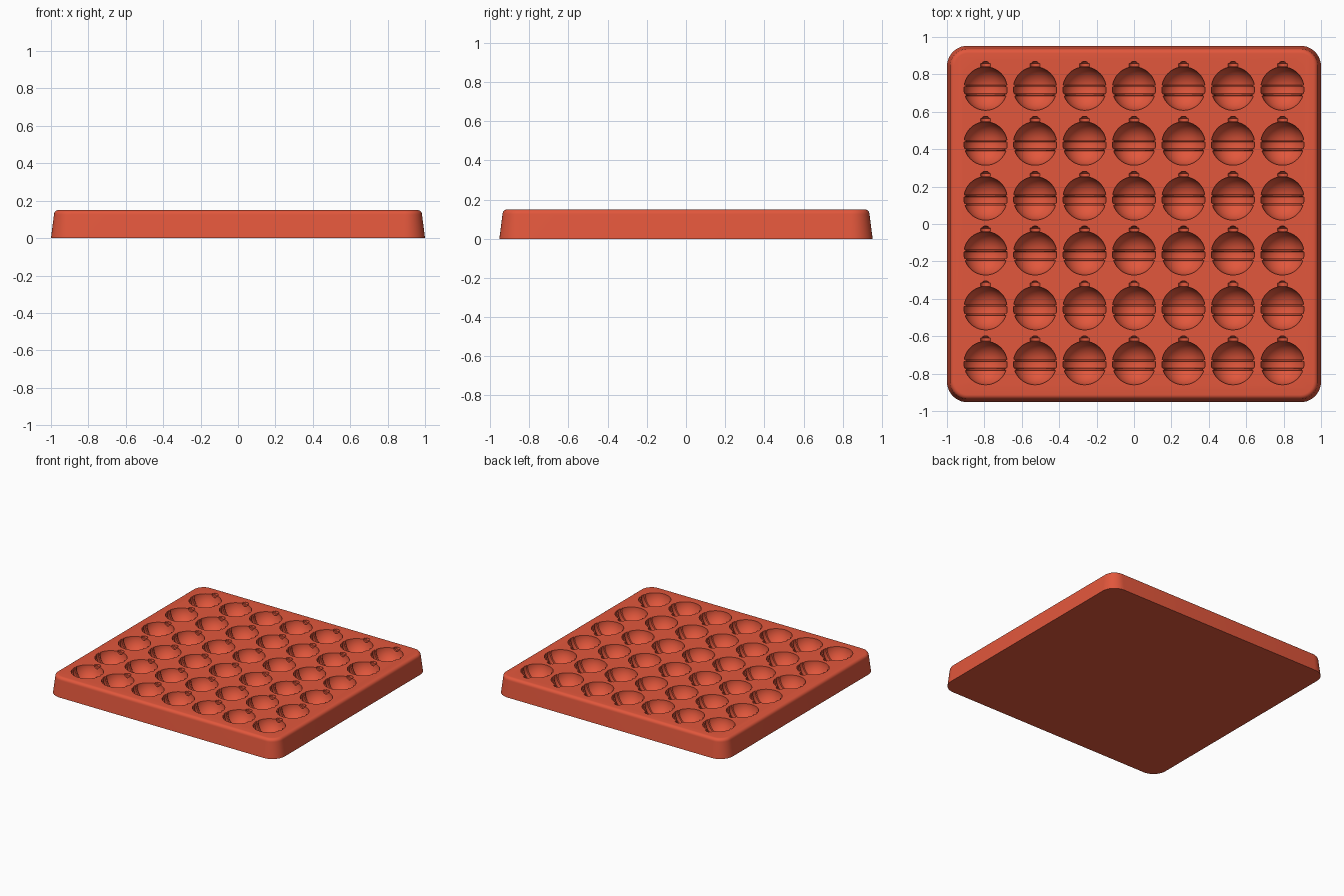
import bpy, bmesh
from math import sin, cos, pi, asin, sqrt

old = bpy.data.objects.get("Cube")
if old:
    bpy.data.objects.remove(old, do_unlink=True)

# One matte silicone colour
mat = bpy.data.materials.new("terracotta red")
mat.use_nodes = True
COLOUR = (0.76, 0.095, 0.045, 1)
mat.diffuse_color = COLOUR
mat.node_tree.nodes["Principled BSDF"].inputs["Base Color"].default_value = COLOUR

HALF_X, HALF_Y, HEIGHT, CORNER = 1.0, 0.953, 0.15, 0.11
BALL, BAND = 0.116, 0.110


def make_object(name, bm):
    bmesh.ops.recalc_face_normals(bm, faces=bm.faces)
    mesh = bpy.data.meshes.new(name)
    bm.to_mesh(mesh)
    bm.free()
    mesh.materials.append(mat)
    obj = bpy.data.objects.new(name, mesh)
    bpy.context.collection.objects.link(obj)
    return obj


def skin(bm, rings):
    """Join a row of equal closed loops into a capped solid."""
    loops = [[bm.verts.new(p) for p in ring] for ring in rings]
    n = len(loops[0])
    for a, b in zip(loops, loops[1:]):
        for i in range(n):
            bm.faces.new((a[i], a[(i + 1) % n], b[(i + 1) % n], b[i]))
    bm.faces.new(loops[0])
    bm.faces.new(loops[-1])


def rounded_rect(inset, z, steps=10):
    r = CORNER - inset
    pts = []
    for k, (sx, sy) in enumerate([(1, 1), (-1, 1), (-1, -1), (1, -1)]):
        for i in range(steps + 1):
            a = (k + i / steps) * pi / 2
            pts.append((sx * (HALF_X - CORNER) + r * cos(a),
                        sy * (HALF_Y - CORNER) + r * sin(a), z))
    return pts


# Tray: tapered wall with a rounded top rim
taper, rim = 0.016, 0.025
rings = [rounded_rect(0, 0)]
for i in range(7):
    a = i / 6 * pi / 2
    rings.append(rounded_rect(taper + rim * (1 - cos(a)), HEIGHT - rim + rim * sin(a)))
bm = bmesh.new()
skin(bm, rings)
tray = make_object("tray", bm)


# Bauble profile (distance along y, radius): ball, two fine ribs, neck, hanging cap
def ball_radius(y):
    return sqrt(BALL ** 2 - y ** 2)


profile = []
ribs = [-0.033, 0.014]
cuts = [-pi / 2 + 0.06 + i / 24 * (pi - 0.29) for i in range(25)]
for a in cuts:
    y = BALL * sin(a)
    if all(abs(y - r) > 0.008 for r in ribs):
        profile.append((y, ball_radius(y)))
for r in ribs:
    for dy, drop in [(-0.006, 0), (-0.004, 0.009), (0.004, 0.009), (0.006, 0)]:
        profile.append((r + dy, ball_radius(r + dy) - drop))
profile.sort()
profile += [(0.115, 0.021), (0.117, 0.026), (0.134, 0.026), (0.136, 0.017),
            (0.142, 0.015), (0.145, 0.009)]

# Cavity cutters: the lathed bauble repeated on a grid
SIDES, COLS, ROWS = 48, 7, 6
bm = bmesh.new()
for col in range(COLS):
    for row in range(ROWS):
        cx = (col - (COLS - 1) / 2) * 0.2645
        cy = (row - (ROWS - 1) / 2) * 0.2935 - 0.01
        skin(bm, [[(cx + r * cos((i + 0.5) * 2 * pi / SIDES), cy + y,
                    HEIGHT + r * sin((i + 0.5) * 2 * pi / SIDES))
                   for i in range(SIDES)] for y, r in profile])
cutter = make_object("bauble_cutters", bm)
cutter.hide_render = True

# Press the cavities into the tray
cut = tray.modifiers.new("cavities", 'BOOLEAN')
cut.object = cutter
cut.operation = 'DIFFERENCE'
cut.solver = 'EXACT'
bpy.ops.object.select_all(action='DESELECT')
tray.select_set(True)
bpy.context.view_layer.objects.active = tray
bpy.ops.object.modifier_apply(modifier=cut.name)
bpy.data.objects.remove(cutter, do_unlink=True)
bpy.ops.object.shade_smooth_by_angle(angle=0.6)
